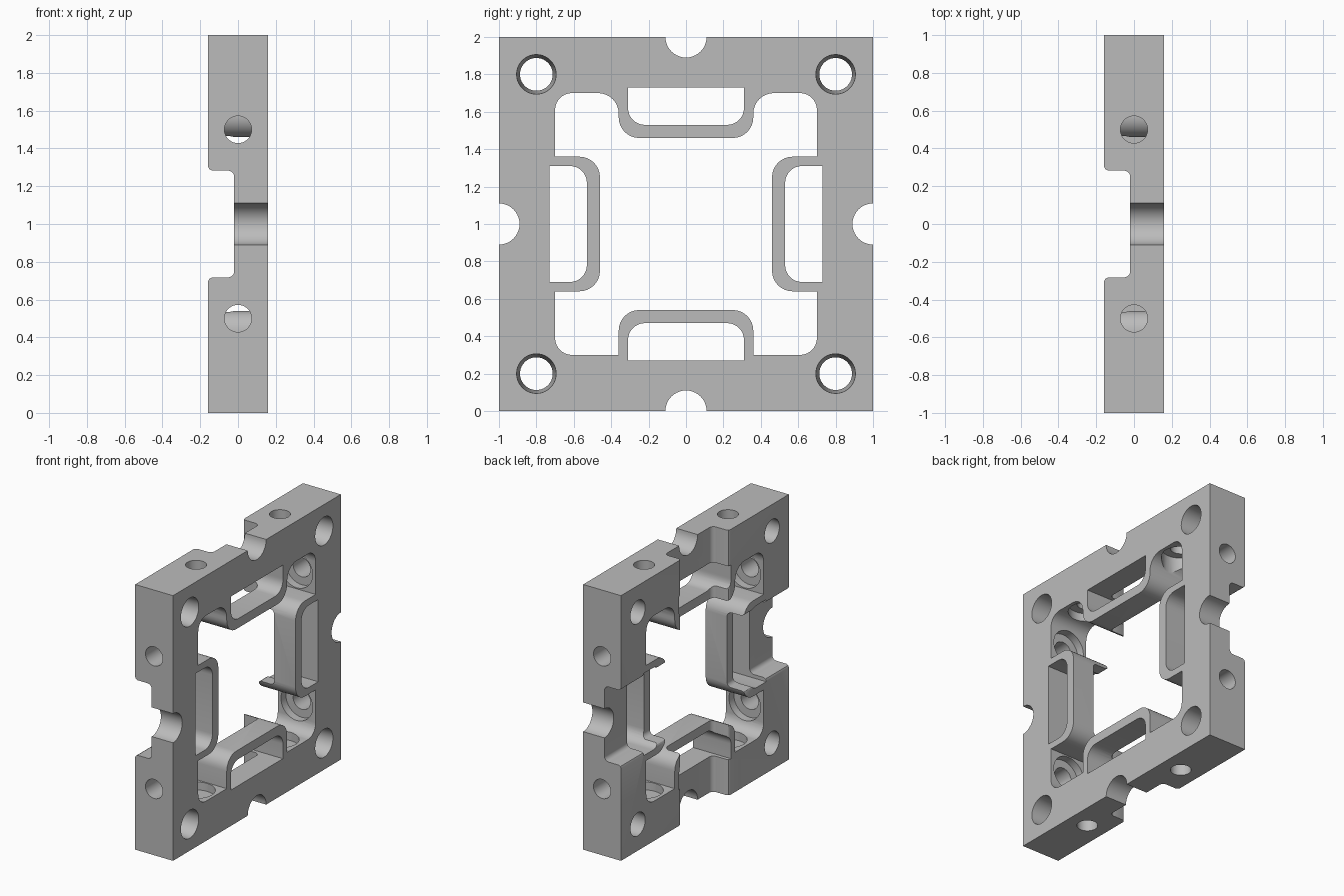
import bpy, bmesh, math
from mathutils import Matrix, Vector

if "Cube" in bpy.data.objects:
    bpy.data.objects.remove(bpy.data.objects["Cube"])

HALF_T = 0.158   # half plate thickness along x

grey = bpy.data.materials.new("light grey metal")
grey.diffuse_color = (0.5, 0.5, 0.5, 1)
grey.use_nodes = True
grey.node_tree.nodes["Principled BSDF"].inputs["Base Color"].default_value = grey.diffuse_color


def rounded(corners, steps=8):
    """Outline from (u, v, fillet radius) corners."""
    out = []
    n = len(corners)
    for i, (u, v, r) in enumerate(corners):
        p = Vector((u, v))
        if r == 0:
            out.append(p)
            continue
        a = (Vector(corners[i - 1][:2]) - p).normalized()
        b = (Vector(corners[(i + 1) % n][:2]) - p).normalized()
        c = p + (a + b) * r            # all corners are right angles
        for k in range(steps + 1):
            t = math.pi / 2 * k / steps
            out.append(c - b * r * math.cos(t) - a * r * math.sin(t))
    return out


def prism(name, outline, place, lo, hi, scale=1.0, centre=(0, 0)):
    """Extrude an outline between lo and hi; place(u, v, w) gives xyz."""
    bm = bmesh.new()
    c = Vector(centre)
    rings = []
    for w, s in ((lo, scale), (hi, 1.0)):
        rings.append([bm.verts.new(place(*(c + (p - c) * s), w)) for p in outline])
    n = len(outline)
    for i in range(n):
        j = (i + 1) % n
        bm.faces.new((rings[0][i], rings[0][j], rings[1][j], rings[1][i]))
    bm.faces.new(rings[0][::-1])
    bm.faces.new(rings[1])
    bmesh.ops.recalc_face_normals(bm, faces=bm.faces)
    mesh = bpy.data.meshes.new(name)
    bm.to_mesh(mesh)
    bm.free()
    mesh.materials.append(grey)
    ob = bpy.data.objects.new(name, mesh)
    bpy.context.collection.objects.link(ob)
    return ob


def circle(u, v, r, n=40):
    return [Vector((u + r * math.cos(2 * math.pi * k / n),
                    v + r * math.sin(2 * math.pi * k / n))) for k in range(n)]


def through(u, v, w):      # outline in y-z, extruded along x
    return (w, u, v)


def radial(u, v, w):       # outline in x-y, extruded up towards the edge
    return (u, v, w)


# Square plate
frame = prism("mounting_frame", [Vector(p) for p in ((-1, -1), (1, -1), (1, 1), (-1, 1))],
              through, -HALF_T, HALF_T)


def cut(cutter, turn=0):
    cutter.data.transform(Matrix.Rotation(turn * math.pi / 2, 4, 'X'))
    cutter.hide_render = True
    mod = frame.modifiers.new("cut", 'BOOLEAN')
    mod.operation = 'DIFFERENCE'
    mod.solver = 'EXACT'
    mod.object = cutter
    bpy.context.view_layer.objects.active = frame
    bpy.ops.object.modifier_apply(modifier=mod.name)
    bpy.data.objects.remove(cutter)


# Central opening, leaving four inward loops; the top loop has filleted roots
opening = [(-.70, -.70, .09), (-.36, -.70, 0), (-.36, -.46, .11), (.36, -.46, .11),
           (.36, -.70, 0), (.70, -.70, .09), (.70, -.36, 0), (.46, -.36, .11),
           (.46, .36, .11), (.70, .36, 0), (.70, .70, .09), (.36, .70, .11),
           (.36, .46, .11), (-.36, .46, .11), (-.36, .70, .11), (-.70, .70, .09),
           (-.70, .36, 0), (-.46, .36, .11), (-.46, -.36, .11), (-.70, -.36, 0)]
cut(prism("opening", rounded(opening), through, -.3, .3))

slot = [(-.31, .53, .09), (.31, .53, .09), (.31, .73, 0), (-.31, .73, 0)]
channel = [(-.3, -.283, 0), (-.02, -.283, .035), (-.02, .283, .035), (-.3, .283, 0)]

for turn in range(4):      # top, left, bottom, right
    # Slot inside the loop, edge notch and rear channel
    cut(prism("slot", rounded(slot), through, -.3, .3), turn)
    cut(prism("notch", circle(0, 1, .11), through, -.3, .3), turn)
    cut(prism("channel", rounded(channel), radial, .3, 1.2), turn)
    for side in (-1, 1):
        # Softened outer lip of the channel
        lip = [Vector((-.3, side * .25)), Vector((-.3, side * .303)),
               Vector((-HALF_T, side * .303)), Vector((-.152, side * .291)),
               Vector((-.138, side * .283)), Vector((-.138, side * .25))]
        cut(prism("lip", lip, radial, .3, 1.2), turn)
        # Screw hole from the edge (blind at the bottom) and inner counterbore
        start = .88 if turn == 2 else .6
        cut(prism("edge_hole", circle(0, side * .5, .072), radial, start, 1.2), turn)
        cut(prism("counterbore", circle(0, side * .5, .132), radial, .6, .76), turn)

# Tapered corner holes
for y in (-.8, .8):
    for z in (-.8, .8):
        cut(prism("corner_hole", circle(y, z, .106), through, -.17, .16, .82, (y, z)))

# Stand on the ground and keep crisp edges
frame.data.transform(Matrix.Translation((0, 0, 1)))
bpy.ops.object.select_all(action='DESELECT')
frame.select_set(True)
bpy.context.view_layer.objects.active = frame
bpy.ops.object.shade_smooth_by_angle(angle=math.radians(30))
